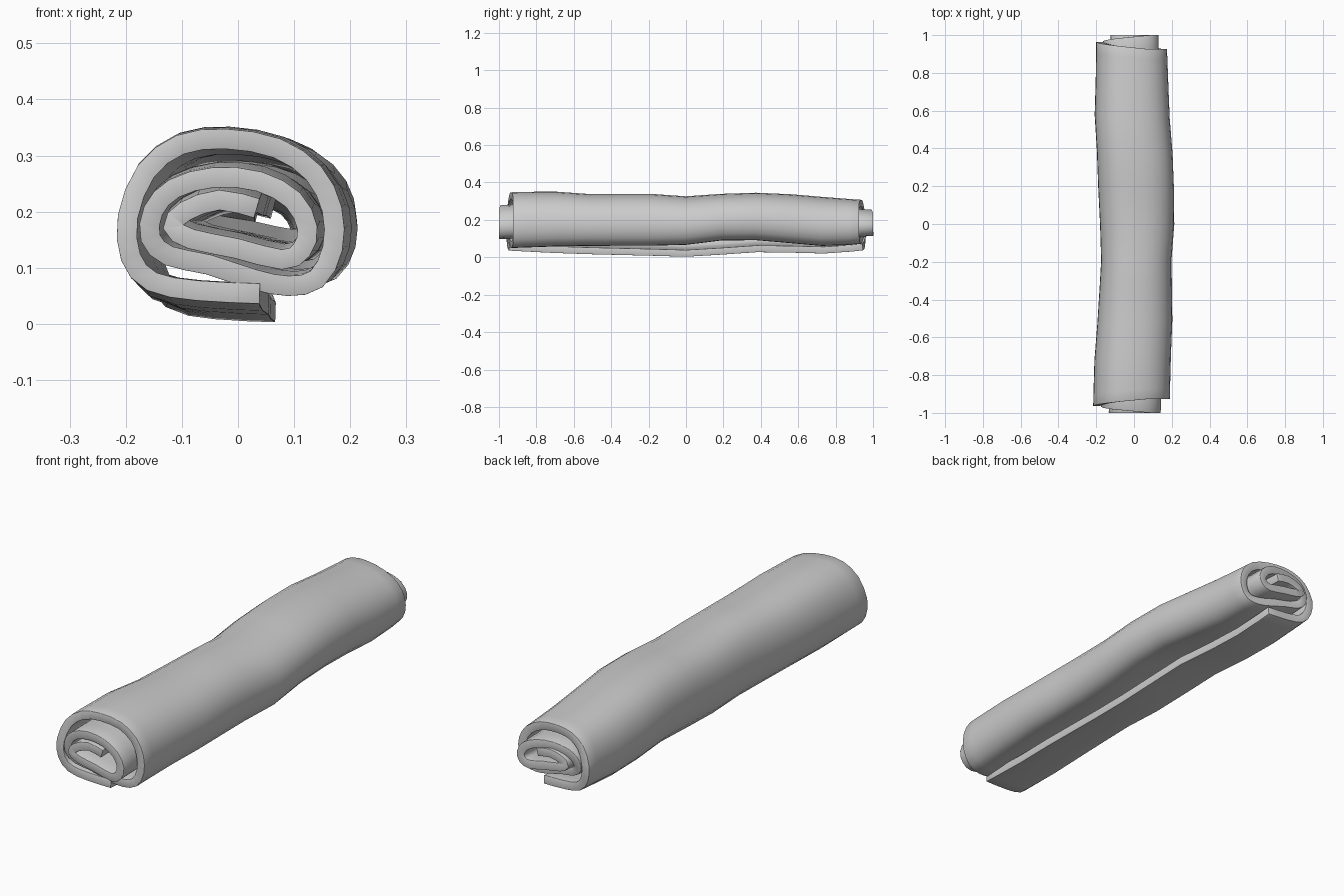
import bpy, bmesh
from mathutils import Vector

if "Cube" in bpy.data.objects:
    bpy.data.objects.remove(bpy.data.objects["Cube"])

THICK = 0.036

# Spiral centre line seen from the front, from the inner end to the loose flap
SPIRAL = [(.036, .205), (-.03, .22), (-.09, .2), (-.112, .172), (-.08, .15), (0, .133),
          (.08, .113), (.115, .13), (.125, .17), (.1, .22), (.04, .253), (-.04, .26),
          (-.11, .24), (-.147, .2), (-.152, .15), (-.12, .118), (-.05, .102), (.03, .075),
          (.09, .063), (.14, .075), (.168, .13), (.167, .2), (.135, .265), (.07, .31),
          (-.02, .327), (-.1, .317), (-.16, .27), (-.192, .19), (-.187, .12), (-.15, .08),
          (-.07, .065), (.04, .06)]

# Outer limits along the roll: y, left, right, top, roll bottom, flap bottom
LIMITS = [(-1, -.215, .185, .345, .045, .04), (-.75, -.21, .19, .355, .055, .026),
          (-.5, -.19, .2, .337, .06, .017), (-.2, -.172, .195, .34, .06, .01),
          (0, -.178, .21, .326, .065, .004), (.2, -.188, .208, .34, .09, .016),
          (.4, -.195, .2, .346, .09, .03), (.6, -.208, .182, .335, .07, .025),
          (.78, -.2, .178, .318, .055, .02), (1, -.198, .168, .303, .078, .044)]

# Half length of the cloth along the spiral (the core pokes out)
LENGTHS = [(0, 1.0), (.3, 1.0), (.45, .965), (.62, .925), (.74, .925), (.88, .965), (1, .945)]


def lookup(table, v):
    """Linear interpolation of the rows of a table keyed by the first column."""
    for a, b in zip(table, table[1:]):
        if v <= b[0]:
            f = max(0, (v - a[0]) / (b[0] - a[0]))
            return [p + (q - p) * f for p, q in zip(a[1:], b[1:])]
    return list(table[-1][1:])


def smooth_path(pts):
    """Insert a Catmull-Rom midpoint in every segment."""
    p = [Vector(q) for q in pts]
    out = []
    for i in range(len(p) - 1):
        a, d = p[max(i - 1, 0)], p[min(i + 2, len(p) - 1)]
        out += [p[i], (p[i] + p[i + 1]) * .5625 - (a + d) * .0625]
    return out + [p[-1]]


def place(x, z, u, y):
    """Fit a spiral point into the limits at y."""
    left, right, top, roll, flap = lookup(LIMITS, y)
    s = min(1, max(0, (u - .84) / .1))
    low = roll + (flap - roll) * s
    h = THICK / 2
    fx = (x + .192) / .36
    fz = (z - .061) / .266
    return (left + h + fx * (right - left - THICK), y,
            low + h + fz * (top - low - THICK))


# Rolled cloth surface
path = smooth_path(SPIRAL)
steps = [-1, -.94, -.75, -.55, -.35, -.2, 0, .2, .4, .6, .78, .94, 1]
bm = bmesh.new()
rows = []
for i, p in enumerate(path):
    u = i / (len(path) - 1)
    half = lookup(LENGTHS, u)[0]
    rows.append([bm.verts.new(place(p.x, p.y, u, t * half)) for t in steps])
for a, b in zip(rows, rows[1:]):
    for j in range(len(steps) - 1):
        bm.faces.new((a[j], a[j + 1], b[j + 1], b[j]))
bmesh.ops.recalc_face_normals(bm, faces=bm.faces)
mesh = bpy.data.meshes.new("rolled_cloth")
bm.to_mesh(mesh)
bm.free()
cloth = bpy.data.objects.new("rolled_cloth", mesh)
bpy.context.collection.objects.link(cloth)

# Cloth thickness with softened hems
solid = cloth.modifiers.new("thickness", 'SOLIDIFY')
solid.thickness = THICK
solid.offset = 0
bevel = cloth.modifiers.new("soft_hem", 'BEVEL')
bevel.width = .009
bevel.segments = 2
bevel.limit_method = 'ANGLE'
bevel.angle_limit = 1.15

bpy.context.view_layer.objects.active = cloth
cloth.select_set(True)
bpy.ops.object.shade_smooth()
